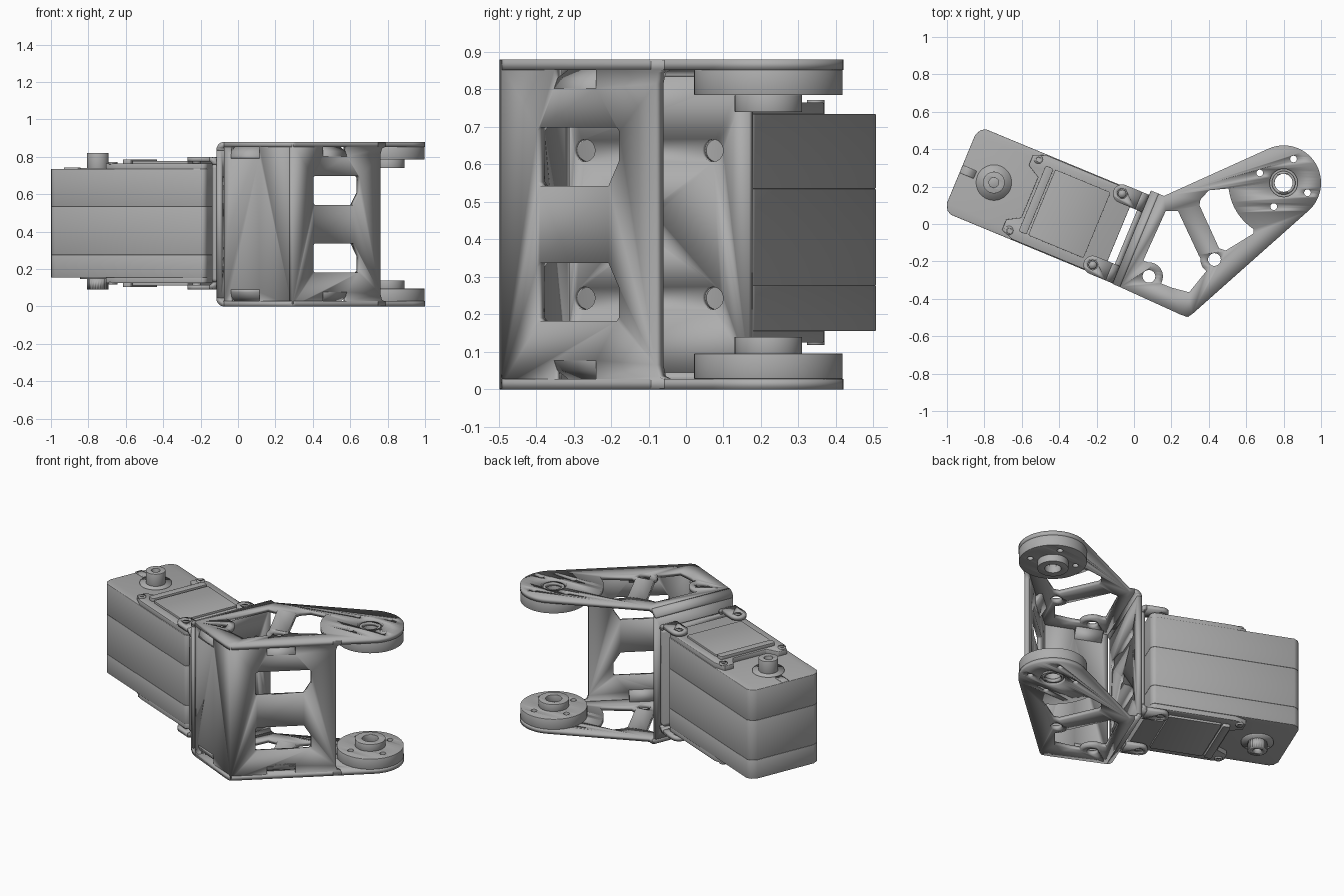
import bpy
from math import sin, cos, pi, radians
from mathutils import Matrix, Vector

cube = bpy.data.objects.get("Cube")
if cube:
    bpy.data.objects.remove(cube)

grey = bpy.data.materials.new("mid_grey")
grey.use_nodes = True
grey.diffuse_color = (0.42, 0.42, 0.42, 1)
grey.node_tree.nodes["Principled BSDF"].inputs["Base Color"].default_value = (0.42, 0.42, 0.42, 1)

TILT = radians(-22.5)            # heading of the motor's long axis
TURN = Matrix.Rotation(TILT, 4, 'Z')
H, T = 0.88, 0.028               # bracket height and sheet thickness
MID = -0.082                     # motor centre line across its width


# ---- helpers -------------------------------------------------------------
def arc(cx, cy, r, a0, a1, n=8):
    return [(cx + r * cos(radians(a0 + (a1 - a0) * i / n)),
             cy + r * sin(radians(a0 + (a1 - a0) * i / n))) for i in range(n + 1)]


def circle(cx, cy, r, n=32):
    return arc(cx, cy, r, 0, 360, n)[:-1]


def rounded(x0, y0, x1, y1, r, n=5):
    return (arc(x1 - r, y1 - r, r, 0, 90, n) + arc(x0 + r, y1 - r, r, 90, 180, n) +
            arc(x0 + r, y0 + r, r, 180, 270, n) + arc(x1 - r, y0 + r, r, 270, 360, n))


def upright(x, y, angle):
    """Frame whose X runs along a heading, Y is up and Z points to the right of the heading."""
    d = Vector((cos(angle), sin(angle), 0))
    m = Matrix((d, (0, 0, 1), d.cross((0, 0, 1)))).transposed().to_4x4()
    m.translation = (x, y, 0)
    return m


def sheet(name, loops, z0, z1, frame=Matrix(), bevel=0):
    """Extrude a flat outline; further loops become holes."""
    cu = bpy.data.curves.new(name, 'CURVE')
    cu.dimensions, cu.fill_mode, cu.extrude = '2D', 'BOTH', (z1 - z0) / 2
    for pts in loops:
        sp = cu.splines.new('POLY')
        sp.points.add(len(pts) - 1)
        for p, (x, y) in zip(sp.points, pts):
            p.co = (x, y, 0, 1)
        sp.use_cyclic_u = True
    tmp = bpy.data.objects.new(name, cu)
    bpy.context.collection.objects.link(tmp)
    me = bpy.data.meshes.new_from_object(tmp.evaluated_get(bpy.context.evaluated_depsgraph_get()))
    bpy.data.objects.remove(tmp)
    bpy.data.curves.remove(cu)
    me.transform(frame @ Matrix.Translation((0, 0, (z0 + z1) / 2)))
    me.materials.clear()
    me.materials.append(grey)
    ob = bpy.data.objects.new(name, me)
    bpy.context.collection.objects.link(ob)
    bpy.context.view_layer.objects.active = ob
    ob.select_set(True)
    weld = ob.modifiers.new("weld", 'WELD')
    weld.merge_threshold = 0.0001
    if bevel:
        b = ob.modifiers.new("bevel", 'BEVEL')
        b.width, b.segments, b.limit_method, b.angle_limit = bevel, 2, 'ANGLE', radians(60)
    bpy.ops.object.shade_smooth_by_angle(angle=radians(32))
    ob.select_set(False)
    return ob


def both(name, loops, z0, z1, frame=Matrix(), bevel=0, middle=H / 2):
    """A horizontal part and its copy mirrored about a mid height."""
    sheet("upper_" + name, loops, z0, z1, frame, bevel)
    sheet("lower_" + name, loops, 2 * middle - z1, 2 * middle - z0, frame, bevel)


# ---- main bracket: arm plates --------------------------------------------
HX, HY = 0.80, 0.22
arm = ([(-0.075, -0.337), (0.25, -0.485), (0.285, -0.497), (0.31, -0.483)]
       + arc(HX, HY, 0.2, -48.5, 114, 32) + [(0.16, 0.15), (0.132, 0.162)])
big_gap = ([(0.17, 0.07), (0.235, 0.07), (0.345, -0.165)] + arc(0.43, -0.19, 0.075, 175, 235, 6)
           + [(0.295, -0.365), (0.20, -0.34)] + arc(0.08, -0.28, 0.075, -30, 95, 8) + [(0.05, -0.195)])
small_gap = ([(0.35, 0.10), (0.355, 0.13), (0.40, 0.18), (0.505, 0.19)]
             + arc(HX, HY, 0.295, 188, 237, 8) + [(0.64, -0.05), (0.49, -0.142), (0.455, -0.13)])
bolt_holes = [circle(HX + 0.138 * cos(TILT + i * pi / 2), HY + 0.138 * sin(TILT + i * pi / 2), 0.018, 16)
              for i in range(4)]
both("arm_plate", [arm, big_gap, small_gap, circle(0.08, -0.28, 0.034), circle(0.43, -0.19, 0.034),
                   circle(HX, HY, 0.075)] + bolt_holes, H - T, H)

# round pivot horns on the arm ends
bore = circle(HX, HY, 0.048)
both("horn_disc", [circle(HX, HY, 0.198, 64), bore] + bolt_holes, 0.785, H - T, bevel=0.005)
both("horn_hub", [circle(HX, HY, 0.09, 40), bore], 0.74, 0.785, bevel=0.004)
both("horn_collar", [circle(HX, HY, 0.063, 40), bore], H - T, H - 0.008)


# ---- main bracket: walls with windows and pressed gussets ----------------
def wall(name, x, y, angle, outline, windows, t0, t1):
    frame = upright(x, y, angle)
    slots = [[(t0, z), (t1, z), (t1, z + 0.05), (t0, z + 0.05)] for z in (0.803, H - 0.853)]
    sheet(name, [outline] + windows + slots, -T, 0, frame)
    side = upright(x, y, angle - pi / 2)
    for flip, tag in ((False, "upper"), (True, "lower")):
        gusset = [(0, 0.803), (-0.012, 0.83), (-0.055, 0.856), (-0.07, 0.856), (-T, 0.79), (0, 0.79)]
        sheet(tag + "_" + name + "_gusset", [[(a, H - z if flip else z) for a, z in gusset]],
              -t1, -t0, side)


def flip_z(pts):
    return [(t, H - z) for t, z in pts]


edge = [(0.665, 0.026), (0.64, 0.035), (0.63, 0.065)]
window = [(0.152, 0.19), (0.162, 0.182), (0.473, 0.182), (0.483, 0.192), (0.483, 0.27),
          (0.44, 0.337), (0.162, 0.337), (0.152, 0.327)]
wall("side_wall", 0.289, -0.497, radians(41.3),
     [(0, 0.002), (0.665, 0.002)] + edge + flip_z(edge)[::-1] + [(0.665, H - 0.002), (0, H - 0.002)],
     [window, flip_z(window)], 0.22, 0.39)
wall("front_wall", -0.075, -0.337, TILT,
     [(0, 0.03), (0.02, 0.002), (0.392, 0.002), (0.392, H - 0.002), (0.02, H - 0.002), (0, H - 0.03)],
     [], 0.04, 0.205)

# mounting wall and the rounded bends joining it to the arm plates
holes = [circle(v, z, 0.03, 24) for v in (-0.275, 0.095) for z in (0.243, H - 0.243)]
sheet("mounting_wall", [[(-0.34, 0.045), (0.2, 0.045), (0.2, H - 0.045), (-0.34, H - 0.045)],
                        circle(-0.09, H / 2, 0.03, 24)] + holes,
      0.015, 0.015 + T, upright(0, 0, TILT + pi / 2))
bend = arc(0.06, H - 0.045, 0.045, 90, 180) + arc(0.06, H - 0.045, 0.017, 180, 90)
for name, pts in (("upper_bend", bend), ("lower_bend", flip_z(bend))):
    sheet(name, [pts], -0.2, 0.34, upright(0, 0, TILT))

# ---- motor clamp: back plate with folded ears ----------------------------
CZ = 0.445
sheet("clamp_plate", [rounded(-0.335, 0.13, 0.17, 0.76, 0.02)], -0.013, 0.015,
      upright(0, 0, TILT + pi / 2))
fold = arc(-0.025, 0.76, 0.04, 0, 90) + arc(-0.025, 0.76, 0.014, 90, 0)
for v in (-0.287, 0.125):
    ear = arc(-0.12, v, 0.05, 90, 270, 16) + [(-0.025, v - 0.05), (-0.025, v + 0.05)]
    both("clamp_ear", [ear, circle(-0.12, v, 0.026, 20)], 0.774, 0.80, TURN, middle=CZ)
    both("clamp_screw", [circle(-0.12, v, 0.022, 20)], 0.76, 0.795, TURN, middle=CZ)
    for name, pts in (("upper_fold", fold), ("lower_fold", [(u, 2 * CZ - z) for u, z in fold])):
        sheet(name, [pts], -v - 0.05, -v + 0.05, upright(0, 0, TILT))

# ---- motor body: three stacked shells ------------------------------------
LEFT, RIGHT = MID - 0.247, MID + 0.247
shell = (arc(-0.085, RIGHT - 0.03, 0.03, 0, 90, 4)
         + [(-0.925, RIGHT), (-0.95, RIGHT - 0.015), (-0.967, RIGHT - 0.05),
            (-0.967, LEFT + 0.05), (-0.95, LEFT + 0.015), (-0.925, LEFT)]
         + arc(-0.085, LEFT + 0.03, 0.03, 270, 360, 4))
for name, z0, z1 in (("bottom_shell", 0.155, 0.277), ("middle_shell", 0.277, 0.535),
                     ("top_shell", 0.535, 0.735)):
    sheet(name, [shell], z0, z1, TURN, 0.005)

# raised half of the casing on the clamp side
step = (arc(-0.085, RIGHT - 0.034, 0.03, 0, 90, 4)
        + [(-0.57, RIGHT - 0.004), (-0.64, RIGHT - 0.03), (-0.64, RIGHT - 0.09), (-0.57, RIGHT - 0.13),
           (-0.57, LEFT + 0.13), (-0.64, LEFT + 0.09), (-0.64, LEFT + 0.03), (-0.57, LEFT + 0.004)]
        + arc(-0.085, LEFT + 0.034, 0.03, 270, 360, 4))
for v in (MID - 0.206, MID + 0.206):
    both("case_screw", [circle(-0.605, v, 0.024, 20), circle(-0.605, v, 0.012, 6)],
         0.76, 0.772, TURN, middle=CZ)
both("case_step", [step], 0.73, 0.765, TURN, 0.008, CZ)
both("cover_panel", [rounded(-0.50, MID - 0.19, -0.18, MID + 0.19, 0.01)], 0.76, 0.778, TURN, 0.004, CZ)
both("cover_ridge", [rounded(-0.555, MID - 0.19, -0.51, MID + 0.19, 0.01)], 0.76, 0.785, TURN, 0.006, CZ)

# output shaft above, splined gear below
SU = -0.777
sheet("shaft_base", [circle(SU, MID, 0.095, 40)], 0.73, 0.741, TURN)
sheet("output_shaft", [circle(SU, MID, 0.058, 40), circle(SU, MID, 0.026, 24)], 0.73, 0.82, TURN, 0.004)
sheet("index_key", [rounded(-0.965, MID - 0.022, -0.885, MID + 0.022, 0.005)], 0.73, 0.742, TURN)
teeth = [(SU + r * cos(i * pi / 24), MID + r * sin(i * pi / 24))
         for i, r in enumerate([0.058, 0.051] * 24)]
sheet("gear_base", [circle(SU, MID, 0.095, 40)], 0.147, 0.158, TURN)
sheet("splined_gear", [teeth, circle(SU, MID, 0.026, 24)], 0.09, 0.158, TURN)
